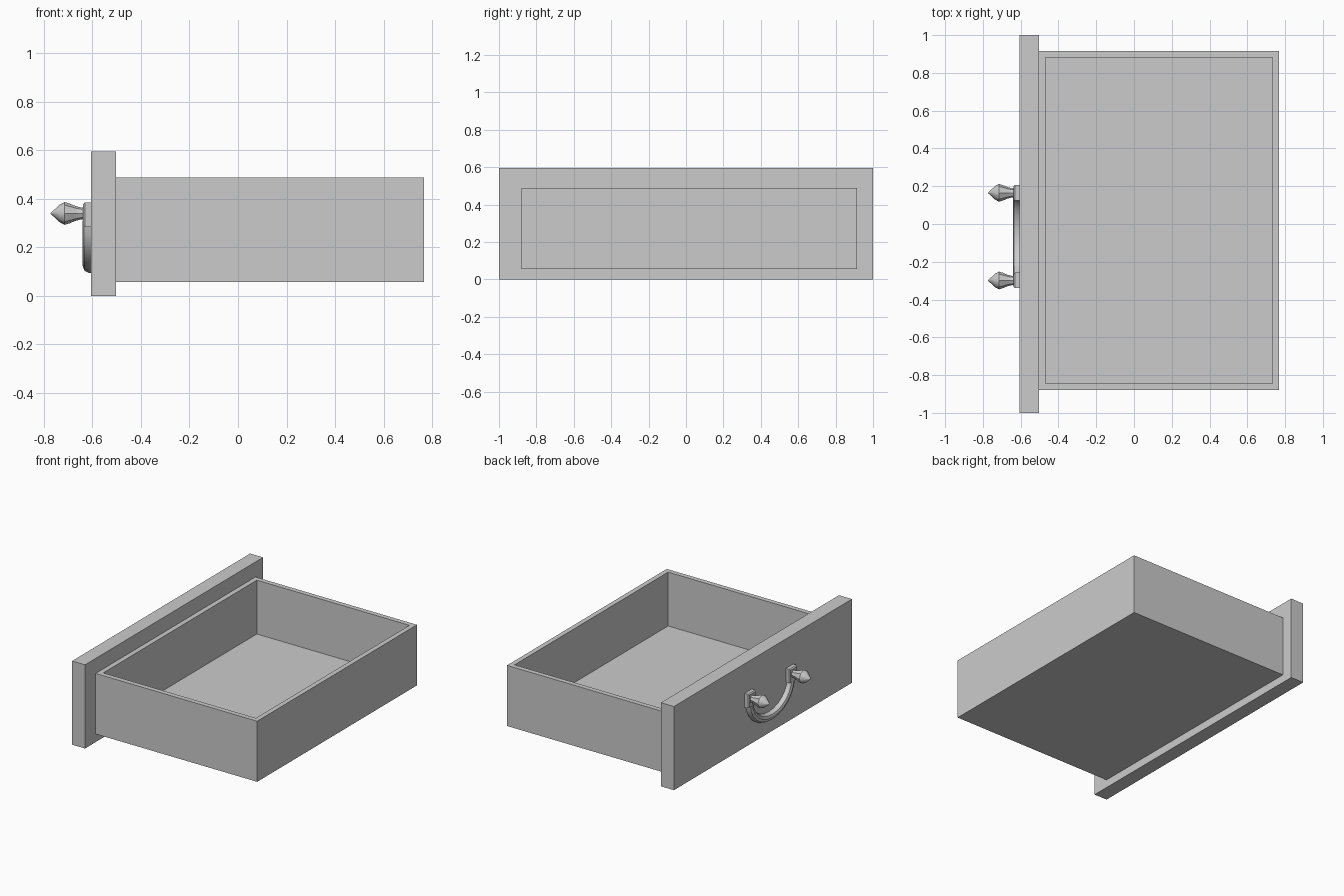
import bpy, bmesh, math

if "Cube" in bpy.data.objects:
    bpy.data.objects.remove(bpy.data.objects["Cube"])

def finish(name, bm, smooth=None):
    bmesh.ops.recalc_face_normals(bm, faces=bm.faces)
    me = bpy.data.meshes.new(name)
    bm.to_mesh(me)
    bm.free()
    ob = bpy.data.objects.new(name, me)
    bpy.context.collection.objects.link(ob)
    if smooth:
        bpy.ops.object.select_all(action='DESELECT')
        ob.select_set(True)
        bpy.context.view_layer.objects.active = ob
        bpy.ops.object.shade_smooth_by_angle(angle=math.radians(smooth))
    return ob

def box_mesh(lo, hi):
    bm = bmesh.new()
    bmesh.ops.create_cube(bm, size=1)
    for v in bm.verts:
        v.co = [lo[i] + (v.co[i] + 0.5) * (hi[i] - lo[i]) for i in range(3)]
    return bm

def loft(name, rings, closed_ends=True, smooth=35):
    bm = bmesh.new()
    vs = [[bm.verts.new(p) for p in r] for r in rings]
    n = len(rings[0])
    for a, b in zip(vs, vs[1:]):
        for i in range(n):
            j = (i + 1) % n
            bm.faces.new((a[i], a[j], b[j], b[i]))
    if closed_ends:
        bm.faces.new(vs[0])
        bm.faces.new(vs[-1])
    bmesh.ops.remove_doubles(bm, verts=bm.verts, dist=1e-5)
    return finish(name, bm, smooth)

# front panel
finish("front_panel", box_mesh((-0.605, -1, 0), (-0.503, 1, 0.595)))

# open tray: inset the top face and push it down to the inner floor
bm = box_mesh((-0.503, -0.88, 0.057), (0.767, 0.915, 0.488))
bm.normal_update()
top = max(bm.faces, key=lambda f: f.calc_center_median().z)
bmesh.ops.inset_region(bm, faces=[top], thickness=0.049)
ext = bmesh.ops.extrude_discrete_faces(bm, faces=[top])["faces"]
for v in ext[0].verts:
    v.co.z = 0.105
finish("drawer_tray", bm)

# bail handle: half-round section swept along a U
cy, cz, ry, rz = -0.067, 0.31, 0.233, 0.187
section = [(-0.028, -0.603), (-0.028, -0.615), (-0.018, -0.634),
           (0, -0.640), (0.018, -0.634), (0.028, -0.615), (0.028, -0.603)]
rings = []
for k in range(13):
    t = math.pi + math.pi * k / 12
    c, s = math.cos(t), math.sin(t)
    ny, nz = c * rz, s * ry
    l = math.hypot(ny, nz)
    rings.append([(x, cy + ry * c + u * ny / l, cz + rz * s + u * nz / l)
                  for u, x in section])
loft("bail_handle", rings)

# mounting plates and pointed knobs at each end of the handle
profile = [(0.026, -0.603), (0.031, -0.622), (0.024, -0.645), (0.030, -0.668),
           (0.041, -0.695), (0.047, -0.715), (0.036, -0.735), (0.002, -0.772)]
for side, y in (("left", 0.165), ("right", -0.299)):
    bm = box_mesh((-0.638, y - 0.041, 0.285), (-0.603, y + 0.041, 0.385))
    bmesh.ops.bevel(bm, geom=[e for e in bm.edges if all(v.co.x < -0.62 for v in e.verts)],
                    offset=0.007, segments=1, affect='EDGES')
    finish("handle_plate_" + side, bm)
    loft("handle_knob_" + side,
         [[(x, y + r * math.cos(a), 0.34 + r * math.sin(a))
           for a in [math.tau * i / 8 for i in range(8)]] for r, x in profile], smooth=40)
